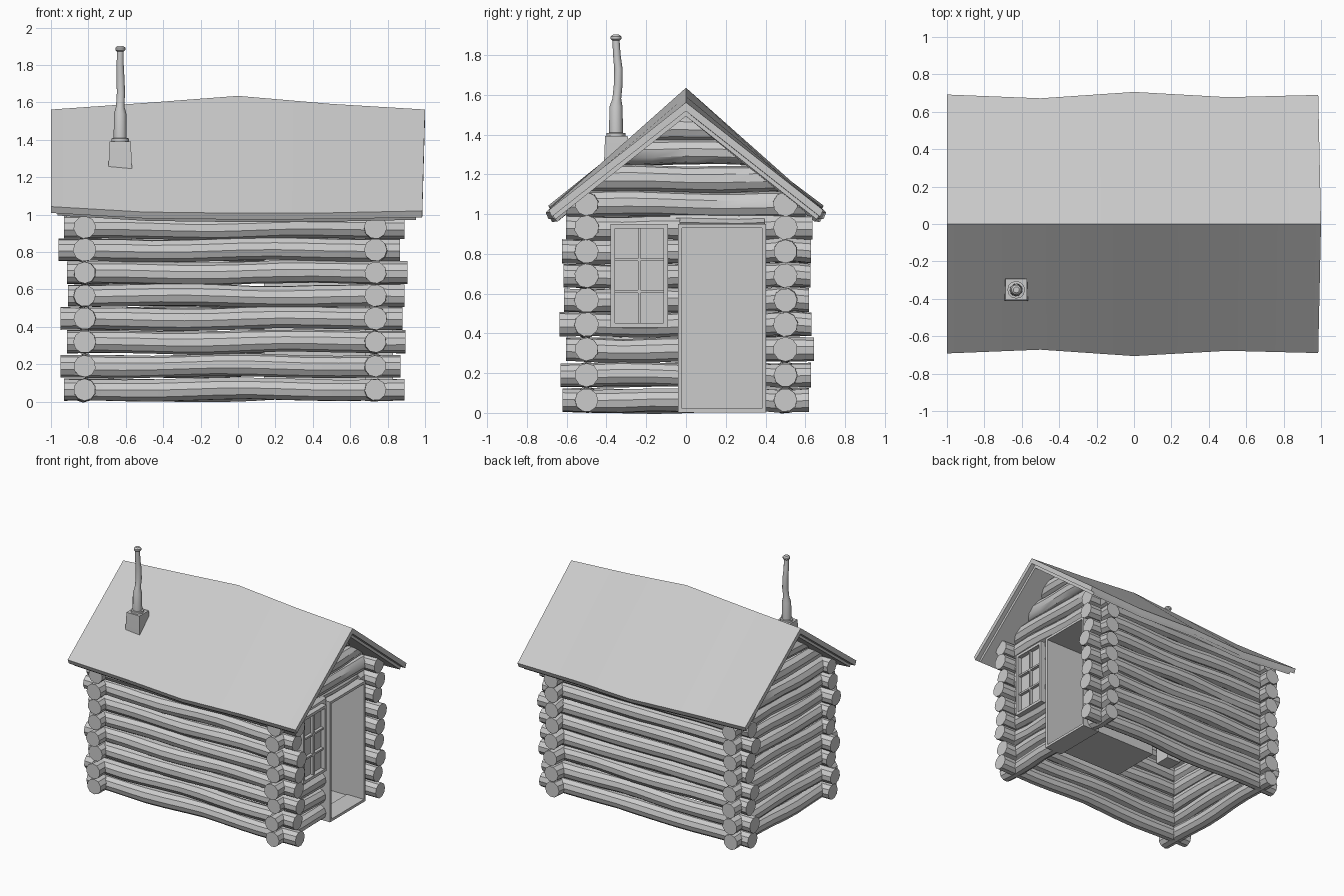
import bpy, bmesh, math, random
from mathutils import Vector

if "Cube" in bpy.data.objects:
    bpy.data.objects.remove(bpy.data.objects["Cube"])

random.seed(4)


def finish(name, bm, angle=35):
    bmesh.ops.recalc_face_normals(bm, faces=bm.faces[:])
    me = bpy.data.meshes.new(name)
    bm.to_mesh(me)
    bm.free()
    ob = bpy.data.objects.new(name, me)
    bpy.context.collection.objects.link(ob)
    bpy.ops.object.select_all(action='DESELECT')
    ob.select_set(True)
    bpy.context.view_layer.objects.active = ob
    bpy.ops.object.shade_smooth_by_angle(angle=math.radians(angle))
    return ob


def skin(bm, rings, caps=True):
    """Join rings of points into a closed tube."""
    vs = [[bm.verts.new(p) for p in r] for r in rings]
    n = len(vs[0])
    for a, b in zip(vs, vs[1:]):
        for i in range(n):
            j = (i + 1) % n
            bm.faces.new((a[i], a[j], b[j], b[i]))
    if caps:
        bm.faces.new(vs[0])
        bm.faces.new(vs[-1][::-1])


def add_box(bm, x0, x1, y0, y1, z0, z1):
    skin(bm, [[(x, y0, z0), (x, y1, z0), (x, y1, z1), (x, y0, z1)] for x in (x0, x1)])


def log(name, axis, a, b, cross, z, r=0.061, gable=False, sides=10):
    """A slightly crooked log along x or y; gable logs are trimmed to the roof slope."""
    n = max(3, round((b - a) / 0.16))
    p1, p2, turn = (random.uniform(0, 6.28) for _ in range(3))
    rings = []
    for k in range(n + 1):
        t = k / n
        u = a + (b - a) * t
        mid = math.sin(math.pi * t)
        dz = 0.008 * mid * math.sin(5 * u + p1)
        dc = 0.008 * mid * math.sin(6 * u + p2)
        rr = r * (1 + random.uniform(-0.05, 0.03))
        ring = []
        for i in range(sides):
            th = turn + 2 * math.pi * i / sides
            c = cross + dc + rr * math.cos(th)
            h = z + dz + rr * math.sin(th)
            v = u
            if gable:
                v = (2 * t - 1) * min(0.6, max(0.01, (1.54 - h) / 0.79))
            ring.append((v, c, h) if axis == 'x' else (c, v, h))
        rings.append(ring)
    bm = bmesh.new()
    skin(bm, rings)
    return finish(name, bm)


# Log walls
heights = [0.064, 0.19, 0.32, 0.445, 0.567, 0.69, 0.812, 0.932, 1.05]
left_ends = [-0.93, -0.95, -0.915, -0.95, -0.91, -0.915, -0.96, -0.93, -0.92]
right_ends = [0.89, 0.87, 0.895, 0.88, 0.89, 0.905, 0.865, 0.89, 0.88]
XL, XR, YW = -0.82, 0.735, 0.5
for i, z in enumerate(heights):
    for side, y in (("front", -YW), ("back", YW)):
        log(f"{side}_wall_log", 'x', left_ends[i], right_ends[i], y, z)
    if i < 8:
        y0, y1 = -0.62 + random.uniform(-0.02, 0.02), 0.63 + random.uniform(-0.015, 0.015)
        log("left_wall_log", 'y', y0, y1, XL, z)
        log("right_wall_log", 'y', y0, -0.03, XR, z)
        log("right_wall_log_by_door", 'y', 0.395, y1, XR, z)
log("door_lintel", 'y', -0.08, 0.44, XR, 0.972, 0.035)

# Gable logs
for side, x in (("left", XL), ("right", XR)):
    for z, h in ((1.05, 0.6), (1.18, 0.45), (1.31, 0.29), (1.43, 0.13)):
        log(f"{side}_gable_log", 'y', -h, h, x, z, 0.066, gable=True)

# Roof: sagging cross-sections (x at ridge, x at eave, ridge z, eave y, eave z)
stations = [(-1, -1, 1.562, 0.692, 1.043), (-0.5, -0.5, 1.597, 0.672, 1.014),
            (0, 0, 1.635, 0.706, 1.008), (0.5, 0.5, 1.592, 0.678, 1.01),
            (1, 0.985, 1.562, 0.69, 1.02)]


def roof_layer(name, sx, sy, drop, thick):
    bm = bmesh.new()
    rings = []
    for xr, xe, zr, ye, ze in stations:
        yt, yb = ye * sy, ye * sy - 0.015
        zt = ze + (1 - sy) * 0.5 - drop
        zr = zr - drop
        rings.append([(xe * sx, -yt, zt), (xr * sx, 0, zr), (xe * sx, yt, zt),
                      (xe * sx, yb, zt - thick), (xr * sx, 0, zr - thick - 0.01),
                      (xe * sx, -yb, zt - thick)])
    skin(bm, rings)
    finish(name, bm, 30)


roof_layer("roof", 1, 1, 0, 0.034)
roof_layer("roof_underlayer", 0.965, 0.975, 0.034, 0.026)

# Door recess: a box open toward the outside
bm = bmesh.new()
add_box(bm, 0.14, 0.80, -0.02, 0.385, 0.015, 0.93)
bm.faces.ensure_lookup_table()
front = [f for f in bm.faces if all(v.co.x > 0.79 for v in f.verts)]
bmesh.ops.delete(bm, geom=front, context='FACES')
finish("door_recess", bm)


def frame(name, x0, x1, y0, y1, z0, z1, w):
    bm = bmesh.new()
    add_box(bm, x0, x1, y0, y0 + w, z0, z1)
    add_box(bm, x0, x1, y1 - w, y1, z0, z1)
    add_box(bm, x0, x1, y0 + w, y1 - w, z1 - w, z1)
    add_box(bm, x0, x1, y0 + w, y1 - w, z0, z0 + w)
    finish(name, bm)


frame("door_frame", 0.68, 0.83, -0.04, 0.402, 0.003, 0.95, 0.02)

# Window: frame, glass and glazing bars
frame("window_frame", 0.70, 0.835, -0.38, -0.09, 0.43, 0.95, 0.022)
bm = bmesh.new()
add_box(bm, 0.75, 0.80, -0.36, -0.11, 0.45, 0.93)
finish("window_glass", bm)
bm = bmesh.new()
add_box(bm, 0.79, 0.825, -0.242, -0.228, 0.45, 0.93)
for z in (0.61, 0.77):
    add_box(bm, 0.79, 0.824, -0.36, -0.11, z - 0.007, z + 0.007)
finish("window_bars", bm)

# Chimney: square base through the roof, then a crooked pipe with a cap
bm = bmesh.new()
skin(bm, [[(-0.63 + sx * w, -0.35 + sy * w, z) for sx, sy in ((-1, -1), (1, -1), (1, 1), (-1, 1))]
          for z, w in ((0.55, 0.062), (1.265, 0.062), (1.392, 0.057))])
finish("chimney_base", bm)

pipe = [(1.385, 0.047, 0, 0), (1.408, 0.047, 0, 0), (1.409, 0.035, 0, 0), (1.54, 0.033, 0, 0),
        (1.58, 0.022, 0, 0.004), (1.65, 0.022, 0.004, 0.011), (1.73, 0.021, 0.002, 0.012),
        (1.80, 0.019, 0, 0.004), (1.872, 0.018, 0.001, 0), (1.88, 0.027, 0.001, 0),
        (1.892, 0.027, 0.001, 0), (1.902, 0.016, 0.001, 0)]
bm = bmesh.new()
skin(bm, [[(-0.63 + dx + r * math.cos(i * math.pi / 6), -0.352 + dy + r * math.sin(i * math.pi / 6), z)
           for i in range(12)] for z, r, dx, dy in pipe])
finish("chimney_pipe", bm)
